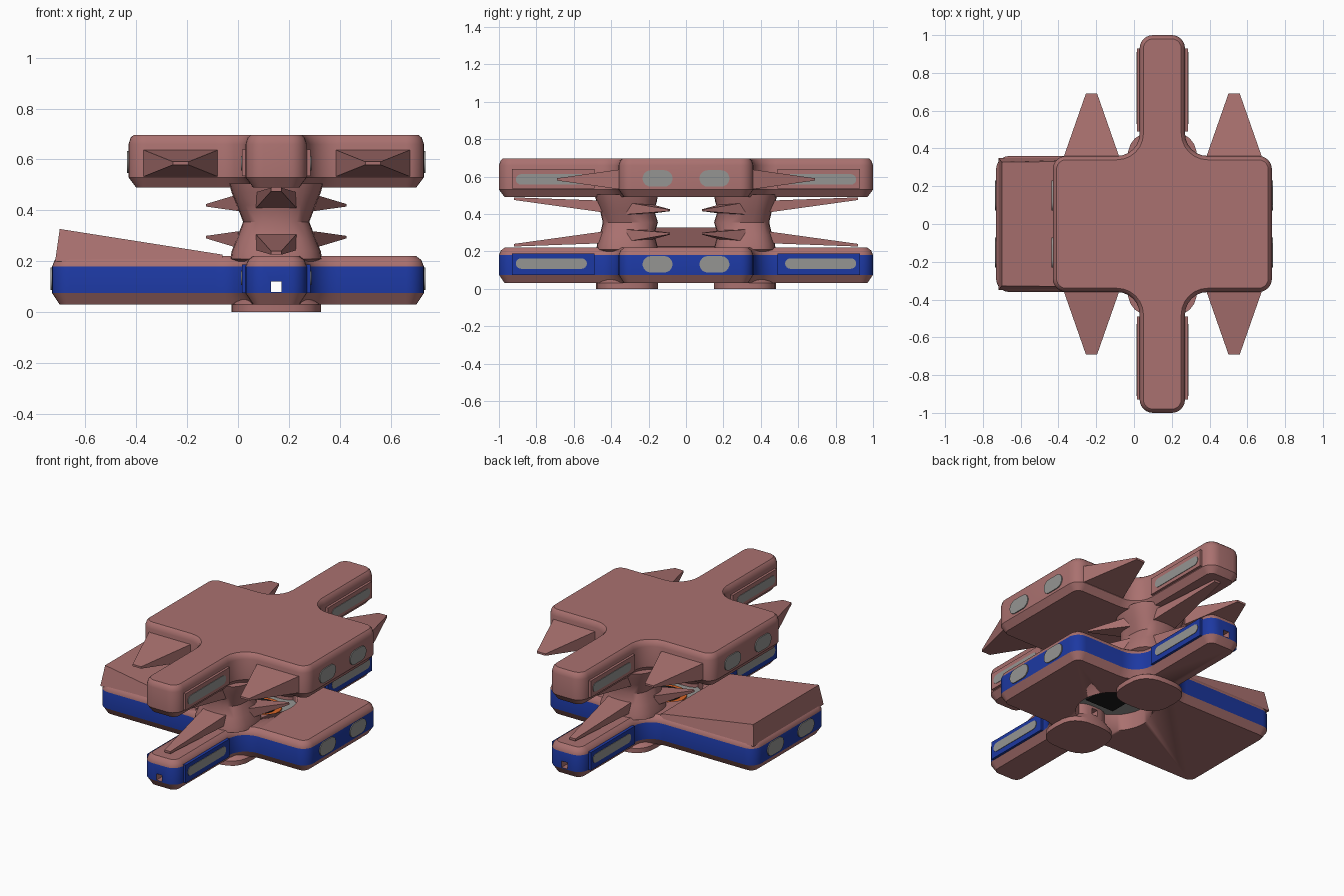
import bpy, bmesh
from math import pi, sin, cos, copysign, radians
from mathutils import Vector

if "Cube" in bpy.data.objects:
    bpy.data.objects.remove(bpy.data.objects["Cube"])

CX = 0.15  # x of the arms and central shaft


def material(name, rgb):
    m = bpy.data.materials.new(name)
    m.diffuse_color = (*rgb, 1)
    m.use_nodes = True
    m.node_tree.nodes["Principled BSDF"].inputs["Base Color"].default_value = m.diffuse_color
    return m


HULL = material("hull", (0.40, 0.165, 0.16))
BLUE = material("blue_band", (0.012, 0.04, 0.36))
GREY = material("window_grey", (0.30, 0.30, 0.29))
DARK = material("dark", (0.01, 0.01, 0.01))
ORANGE = material("orange", (0.7, 0.13, 0.02))


def loft(name, rings, mat=HULL, band=None, smooth=True):
    """Skin a stack of equal-length rings; band = (ring index, material)."""
    bm = bmesh.new()
    loops = [[bm.verts.new(p) for p in r] for r in rings]
    n = len(loops[0])
    for k in range(len(loops) - 1):
        for i in range(n):
            j = (i + 1) % n
            f = bm.faces.new((loops[k][i], loops[k][j], loops[k + 1][j], loops[k + 1][i]))
            if band and band[0] == k:
                f.material_index = 1
    bm.faces.new(loops[0][::-1])
    bm.faces.new(loops[-1])
    bmesh.ops.recalc_face_normals(bm, faces=bm.faces)
    me = bpy.data.meshes.new(name)
    bm.to_mesh(me)
    bm.free()
    me.materials.append(mat)
    if band:
        me.materials.append(band[1])
    ob = bpy.data.objects.new(name, me)
    bpy.context.collection.objects.link(ob)
    if smooth:
        bpy.ops.object.select_all(action='DESELECT')
        ob.select_set(True)
        bpy.context.view_layer.objects.active = ob
        bpy.ops.object.shade_smooth_by_angle(angle=radians(32))
    return ob


def box(name, lo, hi, mat=HULL):
    ring = lambda z: [(lo[0], lo[1], z), (hi[0], lo[1], z), (hi[0], hi[1], z), (lo[0], hi[1], z)]
    return loft(name, [ring(lo[2]), ring(hi[2])], mat, smooth=False)


def cylinder(name, r, z0, z1, mat=HULL, n=40):
    ring = lambda z: [(CX + r * cos(2 * pi * i / n), r * sin(2 * pi * i / n), z) for i in range(n)]
    return loft(name, [ring(z0), ring(z1)], mat)


def cut(ob, cutter):
    m = ob.modifiers.new("cut", 'BOOLEAN')
    m.operation, m.solver, m.object = 'DIFFERENCE', 'EXACT', cutter
    bpy.ops.object.select_all(action='DESELECT')
    ob.select_set(True)
    bpy.context.view_layer.objects.active = ob
    bpy.ops.object.modifier_apply(modifier=m.name)


def outline(x0, x1, d, z):
    """Cross-shaped deck outline, inset by d, with filleted corners."""
    b, e = 0.36 - d, 1.0 - d
    a0, a1, x0, x1 = CX - 0.12 + d, CX + 0.12 - d, x0 + d, x1 - d
    corners = [(x1, -b, 0), (x1, b, 0), (a1, b, 1), (a1, e, 0), (a0, e, 0), (a0, b, 1),
               (x0, b, 0), (x0, -b, 0), (a0, -b, 1), (a0, -e, 0), (a1, -e, 0), (a1, -b, 1)]
    pts, n, seg = [], len(corners), 6
    for i, (x, y, concave) in enumerate(corners):
        p = Vector((x, y))
        u = (Vector(corners[i - 1][:2]) - p).normalized()
        v = (Vector(corners[(i + 1) % n][:2]) - p).normalized()
        r = 0.12 + d if concave else 0.07 - d
        c = p + r * (u + v)
        for s in range(seg + 1):
            t = pi / 2 * s / seg
            q = c - r * (v * cos(t) + u * sin(t))
            pts.append((q.x, q.y, z))
    return pts


def spike(name, base, tip, bw, bh, tw, th):
    """Tapered blade from base to tip with given widths and heights."""
    base, tip = Vector(base), Vector(tip)
    d = tip - base
    side = Vector((-d.y, d.x, 0)).normalized()
    up = Vector((0, 0, 1))
    ring = lambda c, w, h: [c + side * w / 2 * a + up * h / 2 * b
                            for a, b in ((-1, -1), (1, -1), (1, 1), (-1, 1))]
    return loft(name, [ring(base, bw, bh), ring(tip, tw, th)], smooth=False)


def pill(name, x, y, z, length, height, thick=0.012):
    """Round-ended window facing along x."""
    r, k = height / 2, length / 2 - height / 2
    prof = []
    for i in range(20):
        t = -pi / 2 + pi * (i % 10) / 9 + (pi if i >= 10 else 0)
        prof.append((y + (k if i < 10 else -k) + r * cos(t), z + r * sin(t)))
    return loft(name, [[(x + s * thick / 2, a, b) for a, b in prof] for s in (-1, 1)], GREY)


# decks
lower = loft("lower_deck", [outline(-0.73, 0.73, d, z) for d, z in
             ((0.03, 0.03), (0, 0.075), (0, 0.18), (0.01, 0.205), (0.03, 0.22))], HULL, (1, BLUE))
upper = loft("upper_deck", [outline(-0.43, 0.73, d, z) for d, z in
             ((0.03, 0.49), (0, 0.53), (0, 0.66), (0.008, 0.685), (0.02, 0.696))])

# sloping block on the long side of the lower deck
loft("sloped_block", [
    [(-0.718, -0.35, 0.2), (-0.06, -0.35, 0.2), (-0.06, 0.35, 0.2), (-0.718, 0.35, 0.2)],
    [(-0.70, -0.328, 0.327), (-0.06, -0.333, 0.226), (-0.06, 0.333, 0.226), (-0.70, 0.328, 0.327)]],
    smooth=False)

# waisted pillars: z, half width in x, inner y, outer y
PROFILE = [(0.0, 0.175, 0.15, 0.48), (0.03, 0.175, 0.15, 0.48), (0.07, 0.12, 0.17, 0.42),
           (0.18, 0.12, 0.17, 0.42), (0.21, 0.18, 0.15, 0.48), (0.24, 0.175, 0.155, 0.475),
           (0.29, 0.155, 0.17, 0.46), (0.355, 0.13, 0.15, 0.445), (0.42, 0.155, 0.17, 0.46),
           (0.47, 0.175, 0.155, 0.48), (0.505, 0.185, 0.15, 0.49)]
pillars = []
for s in (-1, 1):
    rings = []
    for z, w, yi, yo in PROFILE:
        ring = []
        for i in range(24):
            c, q = cos(2 * pi * i / 24), sin(2 * pi * i / 24)
            ring.append((CX + w * copysign(abs(c) ** 0.7, c),
                         s * ((yi + yo) / 2 + (yo - yi) / 2 * copysign(abs(q) ** 0.7, q)), z))
        rings.append(ring)
    pillars.append(loft("pillar", rings))

# round shaft through the lower deck and a square tunnel along the arms
shaft = cylinder("shaft_cutter", 0.22, -0.1, 0.3)
tunnel = box("tunnel_cutter", (CX - 0.02, -1.2, 0.08), (CX + 0.02, 1.2, 0.12))
cut(lower, shaft)
for ob in [lower] + pillars:
    cut(ob, tunnel)
for ob in (shaft, tunnel):
    bpy.data.objects.remove(ob)

# shaft floor with dark hatch and orange pad
cylinder("shaft_floor", 0.222, 0.135, 0.16, GREY)
cylinder("landing_pad_ring", 0.13, 0.158, 0.168, ORANGE)
cylinder("landing_pad", 0.10, 0.16, 0.173, DARK)
box("floor_hatch", (CX - 0.1, -0.13, 0.125), (CX + 0.1, 0.13, 0.137), DARK)

for s in (-1, 1):
    # large spikes on the upper deck
    for x in (-0.225, 0.53):
        spike("deck_spike", (x, s * 0.34, 0.585), (x, s * 0.69, 0.585), 0.305, 0.11, 0.06, 0.012)
    for flip in (False, True):
        mz = (lambda z: 0.715 - z) if flip else (lambda z: z)
        # long fins under and over the arms
        spike("pillar_fin", (CX, s * 0.42, mz(0.438)), (CX, s * 0.92, mz(0.482)),
              0.165, 0.065, 0.04, 0.014)
        # small diagonal spikes towards the centre
        for k in (-1, 1):
            spike("pillar_side_spike", (CX + k * 0.10, s * 0.27, mz(0.43)),
                  (CX + k * 0.27, s * 0.09, mz(0.42)), 0.14, 0.065, 0.015, 0.01)

# arm side panels and windows on both decks
for label, mat, zc, z0, z1, h in (("lower", BLUE, 0.135, 0.075, 0.188, 0.056),
                                  ("upper", HULL, 0.585, 0.535, 0.64, 0.056)):
    for k in (-1, 1):
        for s in (-1, 1):
            x, ys = CX + k * 0.125, sorted((s * 0.49, s * 0.93))
            box(label + "_arm_panel", (x - 0.01, ys[0], z0), (x + 0.01, ys[1], z1), mat)
            pill(label + "_arm_window", CX + k * 0.132, s * 0.72, zc, 0.38, h)
            end = 0.73 if k > 0 else (-0.73 if label == "lower" else -0.43)
            pill(label + "_end_window", end, s * 0.152, zc - 0.004 if mat is BLUE else zc + 0.005,
                 0.16, 0.088)
